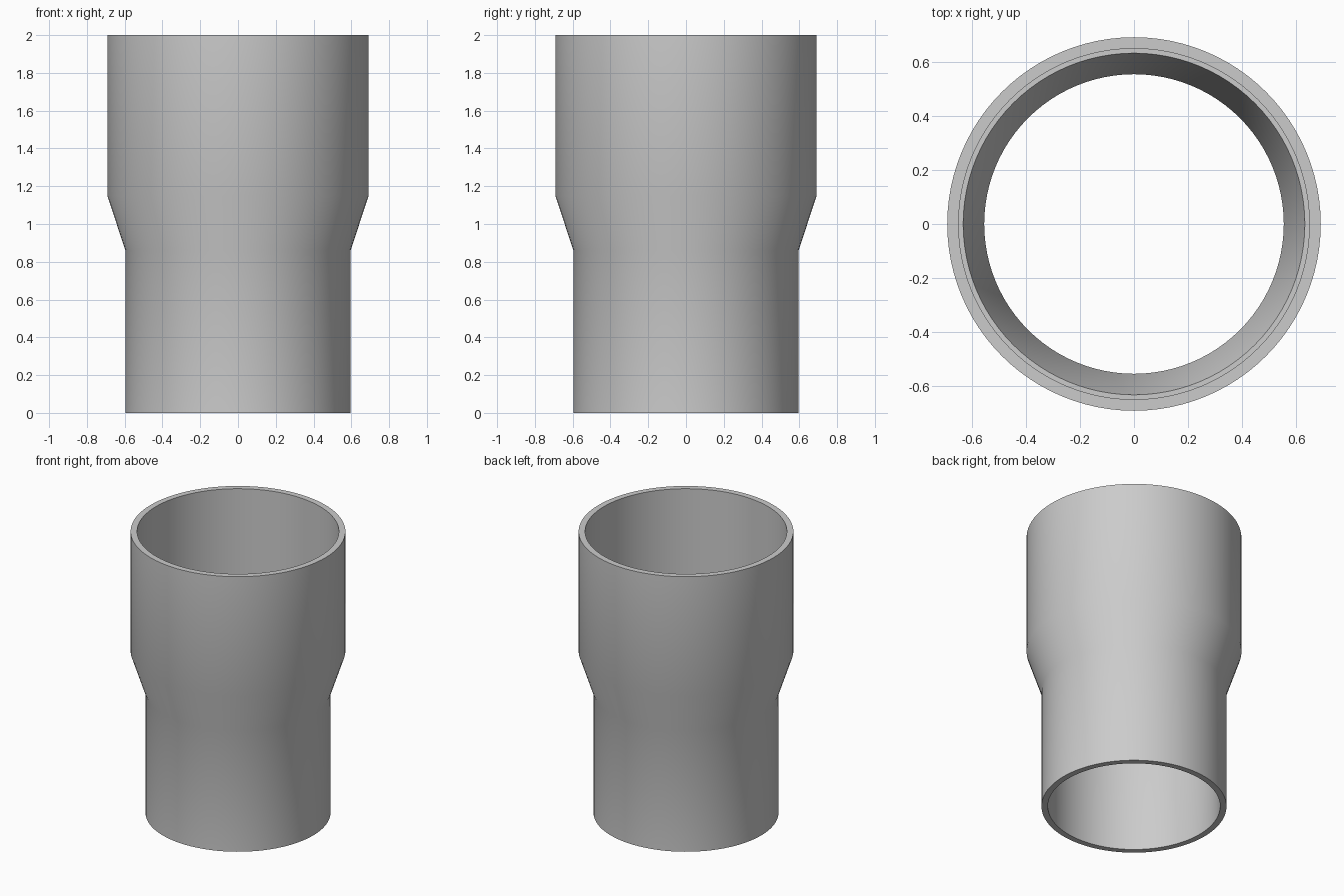
import bpy, bmesh, math

if "Cube" in bpy.data.objects:
    bpy.data.objects.remove(bpy.data.objects["Cube"])

# Plain grey plastic
grey = bpy.data.materials.new("plain_grey")
grey.diffuse_color = (0.6, 0.6, 0.6, 1)
grey.use_nodes = True
grey.node_tree.nodes["Principled BSDF"].inputs["Base Color"].default_value = grey.diffuse_color

# Closed wall section (radius, height): outside upward, then the bore downward
SECTION = [
    (0.596, 0.0), (0.596, 0.86), (0.692, 1.15), (0.692, 2.0),   # outer wall
    (0.65, 2.0), (0.65, 1.15), (0.633, 1.15),                   # socket and its seat
    (0.555, 0.86), (0.555, 0.0),                                # tapered throat and bore
]
SIDES = 96

# Pipe reducer: the section turned around z
bm = bmesh.new()
rings = []
for i in range(SIDES):
    a = 2 * math.pi * i / SIDES
    rings.append([bm.verts.new((r * math.cos(a), r * math.sin(a), z)) for r, z in SECTION])
for i in range(SIDES):
    here, there = rings[i], rings[(i + 1) % SIDES]
    for j in range(len(SECTION)):
        k = (j + 1) % len(SECTION)
        bm.faces.new((here[j], there[j], there[k], here[k]))
bmesh.ops.recalc_face_normals(bm, faces=bm.faces)

mesh = bpy.data.meshes.new("pipe_reducer")
bm.to_mesh(mesh)
bm.free()
mesh.materials.append(grey)
pipe = bpy.data.objects.new("pipe_reducer", mesh)
bpy.context.collection.objects.link(pipe)

# Smooth walls, sharp rims
bpy.context.view_layer.objects.active = pipe
pipe.select_set(True)
bpy.ops.object.shade_smooth_by_angle(angle=math.radians(30))
